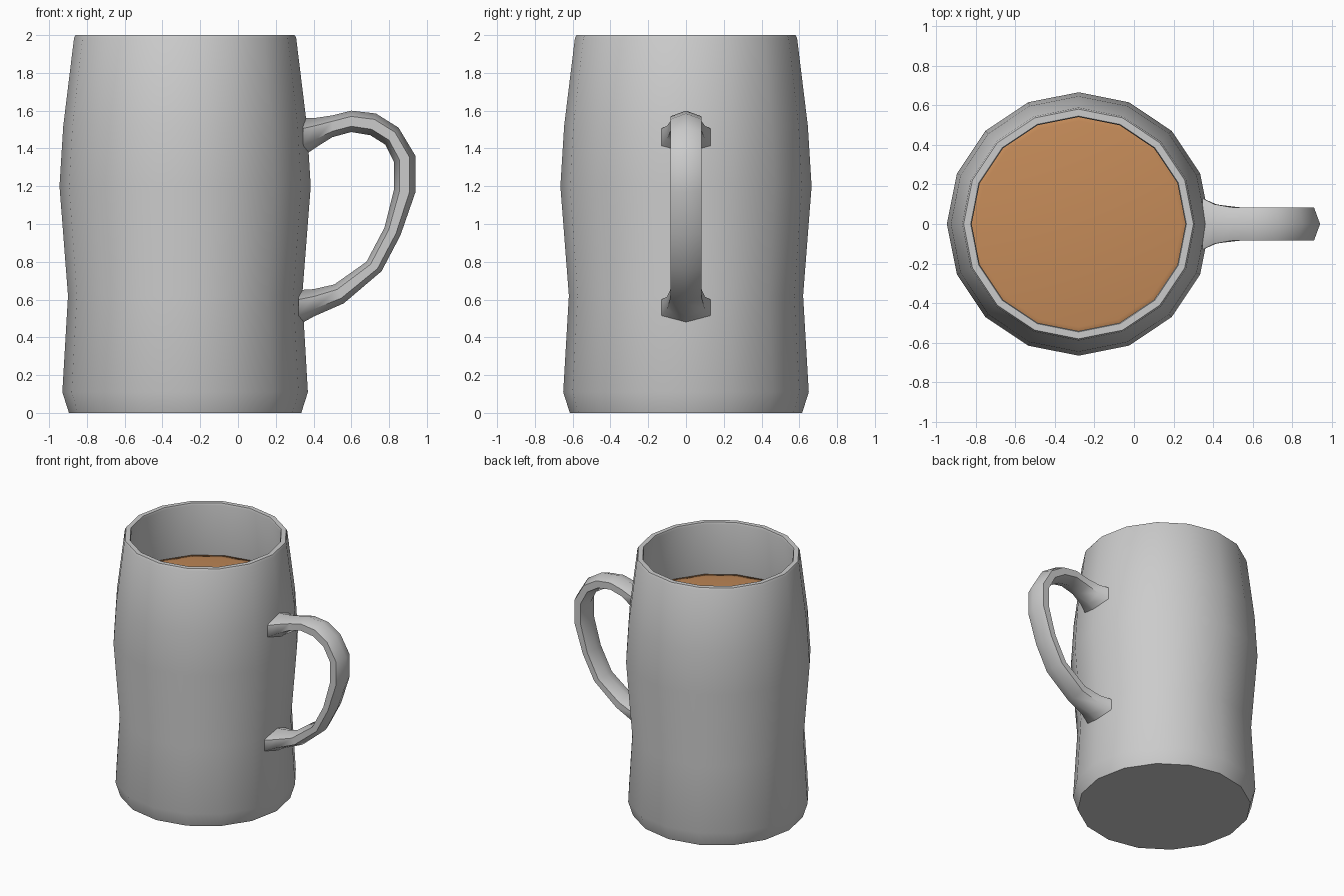
import bpy, bmesh, math

cube = bpy.data.objects.get("Cube")
if cube:
    bpy.data.objects.remove(cube, do_unlink=True)

SIDES = 16
CENTRE_X = -0.28


def material(name, rgb):
    m = bpy.data.materials.new(name)
    m.use_nodes = True
    colour = (*rgb, 1.0)
    m.diffuse_color = colour
    m.node_tree.nodes["Principled BSDF"].inputs["Base Color"].default_value = colour
    return m


grey = material("grey ceramic", (0.6, 0.6, 0.6))
brown = material("brown drink", (0.56, 0.26, 0.10))


def skin(name, rings, mats, angle, cap_start=True, cap_end=True):
    """Join rings of points into a smooth-shaded tube."""
    bm = bmesh.new()
    loops = [[bm.verts.new(p) for p in ring] for ring in rings]
    n = len(loops[0])
    for a, b in zip(loops, loops[1:]):
        for i in range(n):
            j = (i + 1) % n
            bm.faces.new((a[i], a[j], b[j], b[i]))
    if cap_start:
        bm.faces.new(loops[0][::-1])
    if cap_end:
        bm.faces.new(loops[-1])
    bmesh.ops.recalc_face_normals(bm, faces=bm.faces)
    mesh = bpy.data.meshes.new(name)
    bm.to_mesh(mesh)
    bm.free()
    for m in mats:
        mesh.materials.append(m)
    obj = bpy.data.objects.new(name, mesh)
    bpy.context.collection.objects.link(obj)
    bpy.ops.object.select_all(action="DESELECT")
    obj.select_set(True)
    bpy.context.view_layer.objects.active = obj
    bpy.ops.object.shade_smooth_by_angle(angle=math.radians(angle))
    return obj


def lathe(profile):
    turn = 2 * math.pi / SIDES
    return [[(CENTRE_X + r * math.cos(i * turn), r * math.sin(i * turn), z)
             for i in range(SIDES)] for r, z in profile]


# Hollow mug body: outside up to the rim, then down the inside to the floor
outside = [(0.615, 0), (0.65, 0.11), (0.62, 0.62), (0.665, 1.2),
           (0.645, 1.52), (0.588, 1.985), (0.58, 2.0)]
inside = [(0.545, 2.0), (0.54, 1.985), (0.6, 1.52), (0.62, 1.2),
          (0.575, 0.62), (0.6, 0.11)]
skin("mug_body", lathe(outside + inside), [grey], 30)

# Drink: a softly rounded surface with a short side
skin("drink", lathe([(0.6, 1.42), (0.592, 1.57), (0.52, 1.585)]), [brown], 80)

# Handle stations: outer x, z, inner x, z, half width
stations = [
    (0.345, 1.56, 0.345, 1.36, 0.13), (0.40, 1.56, 0.42, 1.41, 0.10),
    (0.50, 1.575, 0.50, 1.46, 0.083), (0.60, 1.60, 0.60, 1.487, 0.083),
    (0.73, 1.585, 0.70, 1.47, 0.083), (0.85, 1.51, 0.78, 1.42, 0.083),
    (0.94, 1.36, 0.825, 1.33, 0.083), (0.94, 1.17, 0.825, 1.18, 0.083),
    (0.86, 0.94, 0.775, 0.98, 0.083), (0.76, 0.75, 0.68, 0.80, 0.083),
    (0.56, 0.58, 0.51, 0.68, 0.083), (0.40, 0.51, 0.40, 0.655, 0.10),
    (0.32, 0.465, 0.32, 0.65, 0.13)]
section = [(0, 0), (0.27, 1), (0.73, 1), (1, 0), (0.73, -1), (0.27, -1)]
rings = [[(ox + (ix - ox) * t, w * side, oz + (iz - oz) * t)
          for t, side in section] for ox, oz, ix, iz, w in stations]
skin("handle", rings, [grey], 65)
